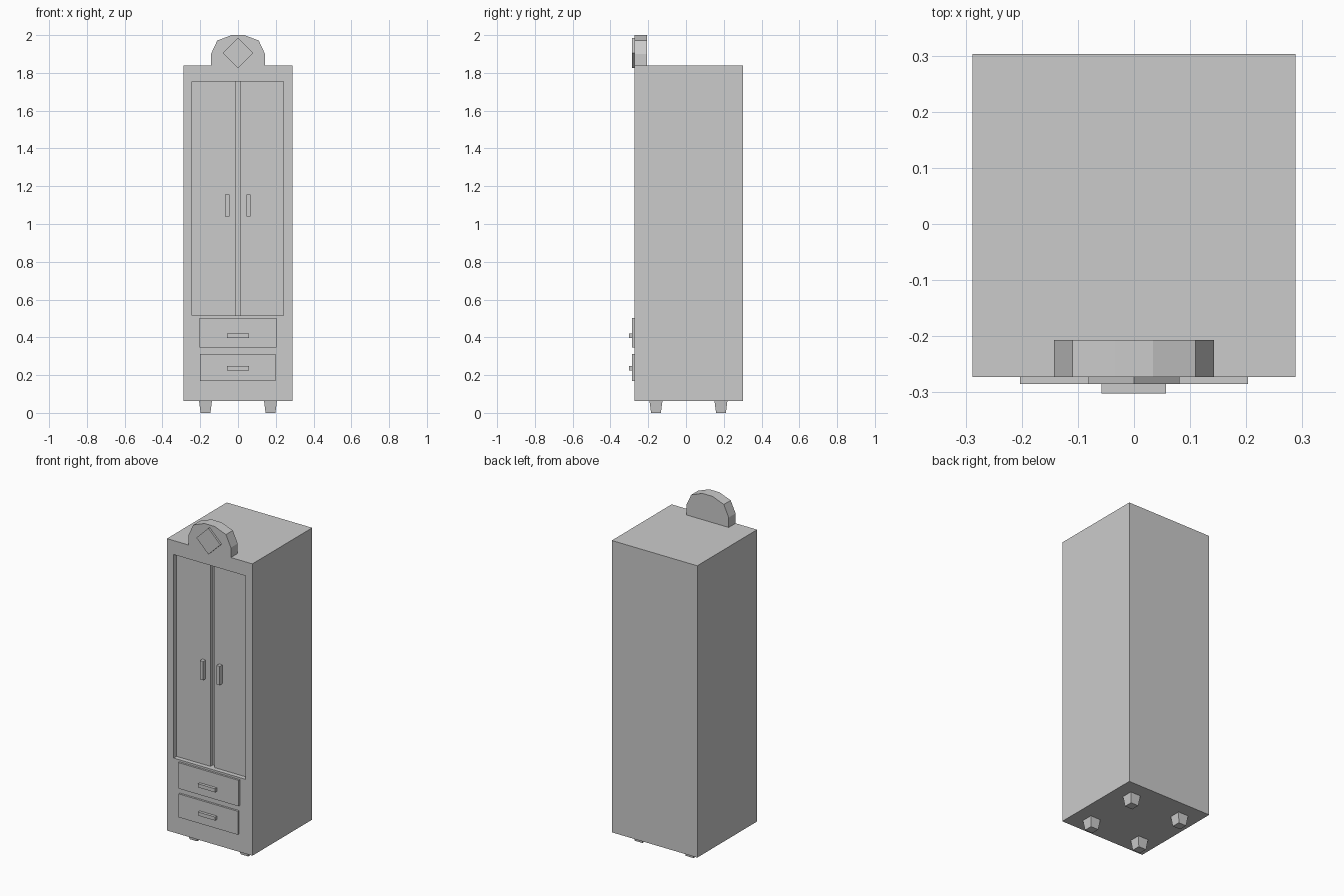
import bpy

if "Cube" in bpy.data.objects:
    bpy.data.objects.remove(bpy.data.objects["Cube"])

FRONT, BACK = -0.273, 0.303


def make_mesh(name, verts, faces):
    me = bpy.data.meshes.new(name)
    me.from_pydata(verts, [], faces)
    me.update()
    ob = bpy.data.objects.new(name, me)
    bpy.context.collection.objects.link(ob)
    return ob


def slab(name, profile, y0, y1):
    """Extrude a counter-clockwise (x, z) profile from y0 back to y1."""
    n = len(profile)
    verts = [(x, y, z) for y in (y0, y1) for x, z in profile]
    faces = [tuple(range(n)), tuple(range(2 * n - 1, n - 1, -1))]
    faces += [(i, i + n, (i + 1) % n + n, (i + 1) % n) for i in range(n)]
    return make_mesh(name, verts, faces)


def box(name, x0, x1, y0, y1, z0, z1):
    return slab(name, [(x0, z0), (x1, z0), (x1, z1), (x0, z1)], y0, y1)


# Cabinet body with the door recess cut into the front
body = box("cabinet_body", -0.288, 0.288, FRONT, BACK, 0.062, 1.84)
cutter = box("recess_cutter", -0.243, 0.241, -0.4, -0.222, 0.515, 1.755)
cutter.hide_render = True
mod = body.modifiers.new("door_recess", 'BOOLEAN')
mod.operation = 'DIFFERENCE'
mod.solver = 'EXACT'
mod.object = cutter
bpy.context.view_layer.objects.active = body
bpy.ops.object.modifier_apply(modifier=mod.name)
bpy.data.objects.remove(cutter)

# Doors sitting inside the recess, with a groove between them
box("left_door", -0.243, -0.014, -0.245, -0.222, 0.515, 1.755)
box("right_door", 0.012, 0.241, -0.245, -0.222, 0.515, 1.755)
box("left_door_handle", -0.068, -0.046, -0.270, -0.245, 1.04, 1.155)
box("right_door_handle", 0.044, 0.066, -0.270, -0.245, 1.04, 1.155)

# Drawers and their pulls
for name, x0, x1, z0, z1, hz in (("upper", -0.203, 0.203, 0.345, 0.503, 0.408),
                                 ("lower", -0.2, 0.198, 0.17, 0.313, 0.236)):
    box(name + "_drawer", x0, x1, -0.285, FRONT, z0, z1)
    box(name + "_drawer_handle", -0.058, 0.057, -0.302, -0.285, hz - 0.011, hz + 0.011)

# Faceted crest and diamond ornament
half = [(0.143, 1.84), (0.143, 1.9), (0.11, 1.971), (0.034, 2.0)]
slab("crest", half + [(-x, z) for x, z in reversed(half)], FRONT, -0.207)
slab("crest_diamond", [(0, 1.825), (0.081, 1.905), (0, 1.985), (-0.081, 1.905)],
     -0.285, FRONT)

# Four tapered square feet
CORNERS = ((-1, -1), (1, -1), (1, 1), (-1, 1))
for side, cx in (("left", -0.172), ("right", 0.172)):
    for end, cy in (("front", -0.159), ("back", 0.185)):
        verts = [(cx + sx * r, cy + sy * r, z)
                 for r, z in ((0.026, 0.0), (0.034, 0.062)) for sx, sy in CORNERS]
        faces = [(3, 2, 1, 0), (4, 5, 6, 7)]
        faces += [(i, (i + 1) % 4, (i + 1) % 4 + 4, i + 4) for i in range(4)]
        make_mesh(f"{end}_{side}_foot", verts, faces)
